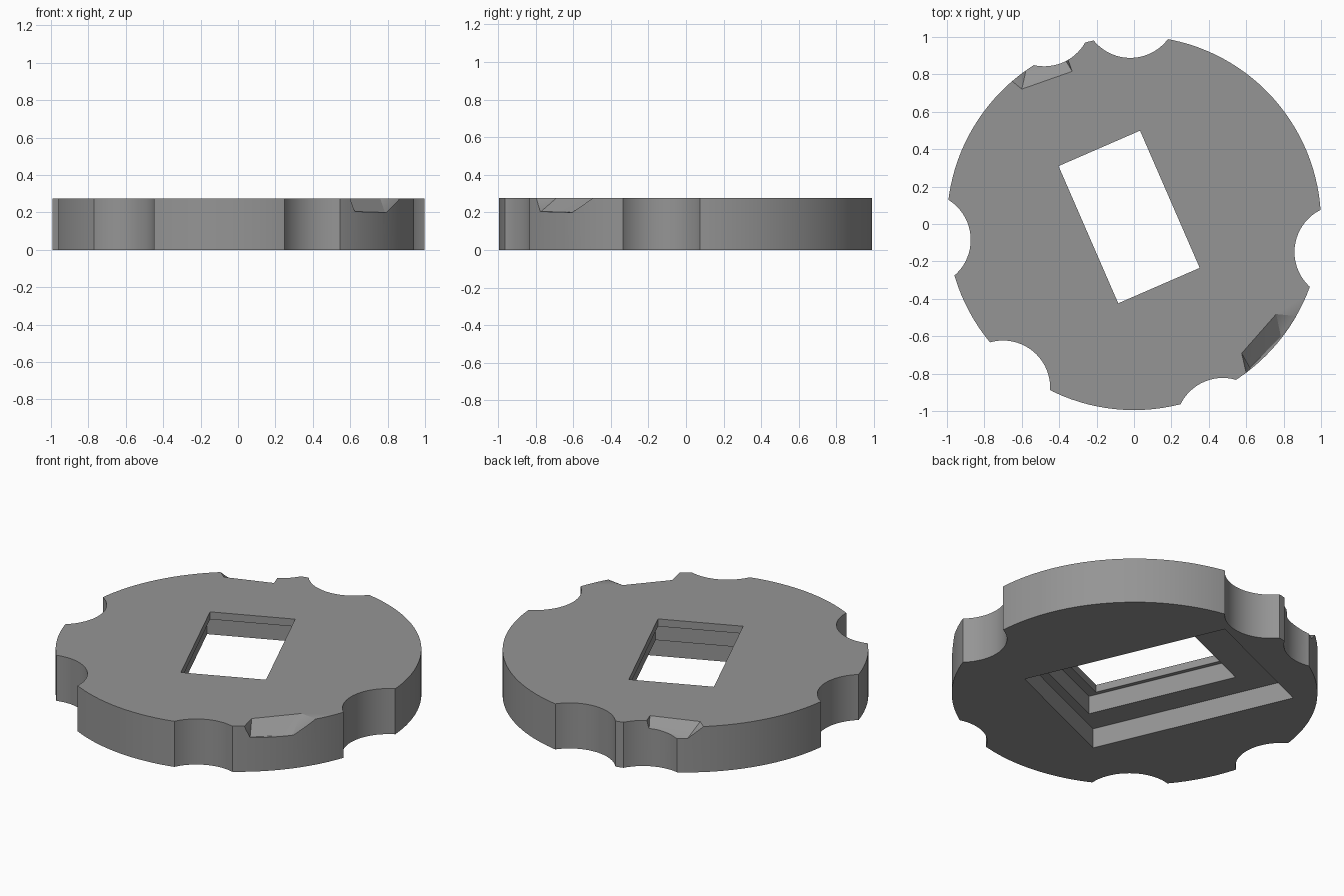
import bpy, bmesh, math
from mathutils import Vector

if "Cube" in bpy.data.objects:
    bpy.data.objects.remove(bpy.data.objects["Cube"])

H = 0.275                      # disc thickness

grey = bpy.data.materials.new("stone_grey")
grey.diffuse_color = (0.3, 0.3, 0.3, 1)
grey.use_nodes = True
grey.node_tree.nodes["Principled BSDF"].inputs["Base Color"].default_value = grey.diffuse_color


def cylinder(name, x, y, r, z0, z1, sides):
    bpy.ops.mesh.primitive_cylinder_add(vertices=sides, radius=r, depth=z1 - z0,
                                        location=(x, y, (z0 + z1) / 2))
    ob = bpy.context.object
    ob.name = name
    return ob


def hull(name, points):
    """Convex solid around a few points."""
    bm = bmesh.new()
    for p in points:
        bm.verts.new(p)
    res = bmesh.ops.convex_hull(bm, input=bm.verts)
    loose = {g for g in res["geom_interior"] if isinstance(g, bmesh.types.BMVert)}
    bmesh.ops.delete(bm, geom=list(loose), context='VERTS')
    bmesh.ops.recalc_face_normals(bm, faces=bm.faces)
    me = bpy.data.meshes.new(name)
    bm.to_mesh(me)
    bm.free()
    ob = bpy.data.objects.new(name, me)
    bpy.context.collection.objects.link(ob)
    return ob


def cut(target, cutter):
    cutter.hide_render = True
    mod = target.modifiers.new("cut", 'BOOLEAN')
    mod.operation = 'DIFFERENCE'
    mod.solver = 'EXACT'
    mod.object = cutter
    bpy.context.view_layer.objects.active = target
    bpy.ops.object.modifier_apply(modifier=mod.name)
    bpy.data.objects.remove(cutter)


# Main disc
disc = cylinder("notched_disc", 0, 0.005, 1.0, 0, H, 128)

# Scalloped notches around the rim
for x, y in [(-0.02, 1.14), (1.11, -0.15), (-1.125, -0.085),
             (-0.70, -0.875), (0.475, -1.075), (-0.48, 1.095)]:
    cut(disc, cylinder("notch", x, y, 0.252, -0.1, H + 0.1, 64))

# Stepped rectangular opening: long axis u, short axis v
centre = Vector((-0.026, 0.0375, 0))
ang = math.radians(23.5)
v = Vector((math.cos(ang), math.sin(ang), 0))
u = Vector((math.sin(ang), -math.cos(ang), 0))
for u0, u1, half_v, top in [(-0.715, 0.508, 0.42, 0.12),
                            (-0.44, 0.455, 0.262, 0.23),
                            (-0.40, 0.40, 0.2375, H + 0.1)]:
    cut(disc, hull("opening_step", [centre + u * a + v * b + Vector((0, 0, z))
                                    for a in (u0, u1) for b in (-half_v, half_v)
                                    for z in (-0.1, top)]))

# Broken chips on the top edge
cut(disc, hull("front_chip", [
    (0.575, -0.69, H + 0.001), (0.76, -0.48, H + 0.001),
    (0.86, -0.49, H + 0.001), (0.60, -0.80, H + 0.001),
    (0.62, -0.77, 0.205), (0.785, -0.60, 0.2),
    (0.70, -0.86, 0.2), (0.90, -0.66, 0.2),
    (0.70, -0.90, 0.4), (0.95, -0.60, 0.4)]))
cut(disc, hull("back_chip", [
    (-0.655, 0.765, H + 0.001), (-0.60, 0.72, H + 0.001),
    (-0.33, 0.815, H + 0.001), (-0.355, 0.885, H + 0.001),
    (-0.58, 0.81, 0.205), (-0.36, 0.865, 0.23),
    (-0.62, 0.95, 0.2), (-0.40, 0.95, 0.2),
    (-0.70, 0.90, 0.4), (-0.40, 0.95, 0.4)]))

# Finish: one colour, smooth rims with sharp edges
disc.data.materials.clear()
disc.data.materials.append(grey)
for p in disc.data.polygons:
    p.material_index = 0
bpy.ops.object.select_all(action='DESELECT')
disc.select_set(True)
bpy.context.view_layer.objects.active = disc
bpy.ops.object.shade_smooth_by_angle(angle=math.radians(30))
